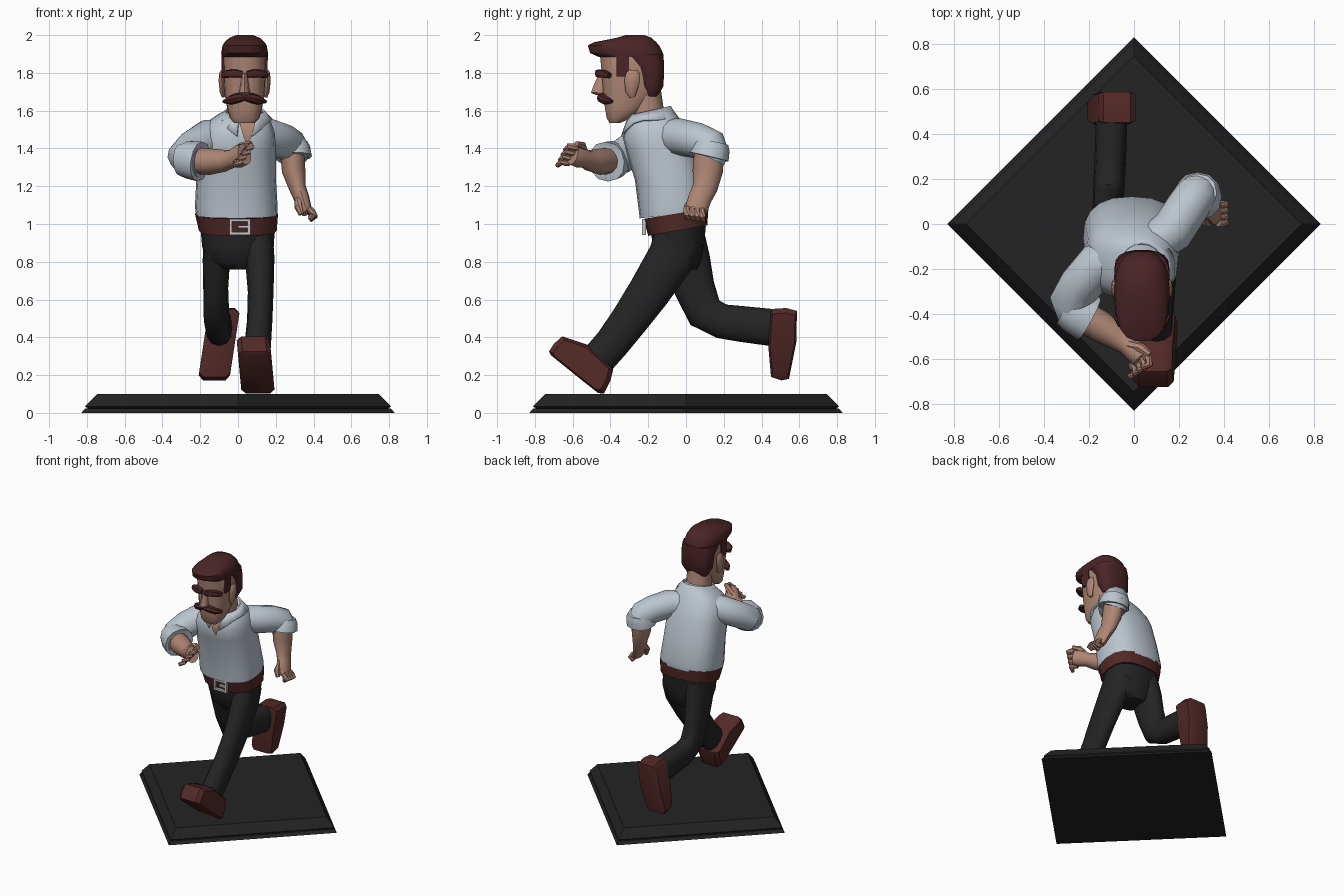
import bpy, bmesh, math
from mathutils import Vector as V


def mat(name, r, g, b):
    m = bpy.data.materials.new(name)
    m.diffuse_color = (r, g, b, 1)
    return m


SHIRT = mat("pale blue cloth", 0.50, 0.56, 0.62)
SKIN = mat("skin", 0.42, 0.235, 0.175)
HAIR = mat("dark red brown hair", 0.07, 0.018, 0.02)
LEATHER = mat("red brown leather", 0.085, 0.022, 0.02)
BLACK = mat("black cloth", 0.018, 0.018, 0.018)
STAND = mat("black stand", 0.017, 0.017, 0.017)
METAL = mat("silver metal", 0.55, 0.55, 0.55)


def finish(name, bm, m):
    bmesh.ops.recalc_face_normals(bm, faces=bm.faces)
    me = bpy.data.meshes.new(name)
    bm.to_mesh(me)
    bm.free()
    me.materials.append(m)
    ob = bpy.data.objects.new(name, me)
    bpy.context.collection.objects.link(ob)
    return ob


def skin_rings(name, rings, m, cap=True):
    bm = bmesh.new()
    rows = [[bm.verts.new(p) for p in r] for r in rings]
    n = len(rows[0])
    for a, b in zip(rows, rows[1:]):
        for i in range(n):
            j = (i + 1) % n
            bm.faces.new((a[i], a[j], b[j], b[i]))
    if cap:
        bm.faces.new(rows[0])
        bm.faces.new(rows[-1])
    return finish(name, bm, m)


def oval(c, u, v, n=14, e=2.0):
    pts = []
    for i in range(n):
        a = 2 * math.pi * i / n
        k, s = math.cos(a), math.sin(a)
        pts.append(V(c) + V(u) * math.copysign(abs(k) ** (2 / e), k)
                   + V(v) * math.copysign(abs(s) ** (2 / e), s))
    return pts


def stack(name, rows, m, n=16, e=2.4, tilt=0.0):
    """Level rings: z, front y, back y, left x, right x."""
    return skin_rings(name, [oval(((l + r) / 2, (f + b) / 2, z), ((r - l) / 2, 0, 0),
                                  (0, (b - f) / 2, tilt), n, e) for z, f, b, l, r in rows], m)


def limb(name, path, m, ref=(1, 0, 0), n=12, e=2.0, cap=True):
    """Tube along x, y, z, side radius, other radius."""
    rings = []
    for i, p in enumerate(path):
        t = (V(path[min(i + 1, len(path) - 1)][:3]) - V(path[max(i - 1, 0)][:3])).normalized()
        s = V(ref)
        s = (s - t * s.dot(t)).normalized()
        rings.append(oval(p[:3], s * p[3], t.cross(s) * p[-1], n, e))
    return skin_rings(name, rings, m, cap)


def box(name, c, size, m, bevel=0.0):
    bm = bmesh.new()
    bmesh.ops.create_cube(bm, size=1)
    for v in bm.verts:
        v.co = V(c) + V(v.co[i] * size[i] for i in range(3))
    if bevel:
        bmesh.ops.bevel(bm, geom=bm.edges[:], offset=bevel, segments=2, affect='EDGES', profile=0.5)
    return finish(name, bm, m)


# Diamond stand with a stepped, sloping edge
skin_rings("stand", [oval((0, 0, z), (r, 0, 0), (0, r, 0), 4) for z, r in
                     ((0, .83), (.022, .81), (.024, .795), (.034, .81), (.09, .755), (.1, .745))], STAND)

# Trousers
stack("trouser_seat", [(.76, -.12, .06, -.08, .08), (.80, -.155, .08, -.165, .165),
                       (.88, -.175, .095, -.19, .19), (.99, -.19, .105, -.20, .195)], BLACK)
limb("front_trouser_leg", [(.10, -.035, .93, .085, .13), (.115, -.08, .82, .078, .125),
                           (.12, -.195, .64, .068, .112), (.115, -.30, .49, .067, .10),
                           (.105, -.39, .37, .07, .093), (.10, -.46, .29, .07, .092)], BLACK, e=2.3)
limb("back_trouser_leg", [(-.10, -.03, .93, .085, .13), (-.115, .01, .80, .072, .12),
                          (-.118, .045, .66, .066, .108), (-.115, .10, .53, .068, .10),
                          (-.11, .19, .485, .07, .092), (-.105, .30, .47, .07, .095),
                          (-.10, .455, .452, .07, .098)], BLACK, e=2.3)


# Shoes: side profile, narrower on the outer slices, leaning sideways with height
def shoe(name, prof, x, half, lean):
    cy = sum(p[0] for p in prof) / len(prof)
    cz = sum(p[1] for p in prof) / len(prof)
    rings = []
    for w, s in ((-1, .86), (-.72, 1), (.72, 1), (1, .86)):
        rings.append([(x + w * half + lean * (z - cz), cy + (y - cy) * s, cz + (z - cz) * s)
                      for y, z in prof])
    return skin_rings(name, rings, LEATHER)


shoe("front_shoe", [(-.725, .325), (-.70, .365), (-.655, .405), (-.525, .362), (-.385, .23),
                    (-.40, .17), (-.435, .102), (-.465, .105), (-.56, .18), (-.715, .305)], .093, .088, -.08)
shoe("back_shoe", [(.435, .36), (.45, .55), (.53, .555), (.587, .54), (.585, .38),
                   (.545, .18), (.505, .172), (.45, .19)], -.10, .083, .13)

# Belt and buckle
stack("belt", [(.965, -.20, .113, -.207, .205), (1.055, -.225, .118, -.228, .212)], LEATHER, e=2.6, tilt=.028)
for nm, x, z, sx, sz in (("top", .01, 1.02, .11, .014), ("bottom", .01, .95, .11, .014),
                         ("left", -.038, .985, .014, .08), ("right", .058, .985, .014, .08),
                         ("prong", .03, .985, .06, .012)):
    box("buckle_" + nm, (x, -.222, z), (sx, .02, sz), METAL)

# Shirt body leaning forwards
stack("shirt_body", [(1.05, -.245, .118, -.222, .207), (1.09, -.25, .122, -.228, .21),
                     (1.25, -.27, .085, -.22, .20), (1.40, -.315, .045, -.212, .20),
                     (1.48, -.335, .005, -.20, .195), (1.54, -.315, -.035, -.16, .175),
                     (1.58, -.29, -.065, -.10, .14), (1.60, -.26, -.09, -.05, .11)],
      SHIRT, n=20, e=2.5, tilt=.02)

# Open collar, lower towards the front points
bm = bmesh.new()
rows = []
for i in range(17):
    a = math.radians(16 + 328 * i / 16)
    s, c = math.sin(a), math.cos(a)
    drop = max(c, 0) ** 3
    rows.append([bm.verts.new((.035 + .105 * s, -.195 - .115 * c, 1.60 - .025 * c)),
                 bm.verts.new((.035 + .15 * s, -.195 - .155 * c, 1.555 - .10 * drop))])
for a, b in zip(rows, rows[1:]):
    bm.faces.new((a[0], b[0], b[1], a[1]))
collar = finish("collar", bm, SHIRT)
collar.modifiers.new("thickness", 'SOLIDIFY').thickness = .012

# Bare chest in the open neck
bm = bmesh.new()
rows = [[bm.verts.new((.05 - w, y, z)), bm.verts.new((.05 + w, y, z))]
        for w, y, z in ((.05, -.31, 1.57), (.035, -.345, 1.51), (.02, -.347, 1.46), (.003, -.336, 1.42))]
for a, b in zip(rows, rows[1:]):
    bm.faces.new((a[0], a[1], b[1], b[0]))
finish("open_neck_chest", bm, SKIN)

# Sleeves, rolled cuffs and forearms
limb("forward_sleeve", [(-.07, -.15, 1.46, .09), (-.16, -.18, 1.455, .098), (-.24, -.275, 1.40, .095),
                        (-.285, -.345, 1.355, .09), (-.265, -.39, 1.335, .09), (-.20, -.42, 1.33, .085)],
     SHIRT, (0, 0, 1))
limb("forward_cuff", [(-.30, -.365, 1.34, .088), (-.265, -.385, 1.34, .10), (-.20, -.42, 1.33, .106),
                      (-.20, -.42, 1.33, .07)], SHIRT, (0, 0, 1), e=2.2)
limb("forward_forearm", [(-.24, -.40, 1.335, .07), (-.15, -.455, 1.33, .07), (-.07, -.505, 1.335, .058),
                         (-.03, -.535, 1.345, .048), (.01, -.57, 1.36, .062, .05),
                         (.035, -.60, 1.37, .058, .045)], SKIN, (0, 0, 1))
limb("rear_sleeve", [(.07, -.10, 1.47, .09), (.17, -.03, 1.46, .098), (.235, .07, 1.44, .095),
                     (.275, .13, 1.415, .092), (.285, .14, 1.38, .09), (.285, .125, 1.35, .085)],
     SHIRT, (.8, -.6, 0))
limb("rear_cuff", [(.282, .14, 1.435, .085), (.283, .135, 1.41, .098), (.285, .122, 1.355, .106),
                   (.285, .122, 1.355, .07)], SHIRT, e=2.2)
limb("rear_forearm", [(.285, .125, 1.40, .065, .08), (.295, .115, 1.28, .062, .08),
                      (.315, .10, 1.19, .045, .066), (.335, .075, 1.14, .042, .062),
                      (.355, .055, 1.08, .036, .06), (.365, .05, 1.06, .03, .055)], SKIN)


# Curled fingers and thumbs, spread between two knuckle points
def fingers(name, a, b, mid, tip, thumb):
    for i in range(4):
        k = V(a).lerp(V(b), i / 3)
        limb(f"{name}_finger_{i + 1}", [(*k, .018), (*(k + V(mid) * .5), .02), (*(k + V(mid)), .019),
                                        (*(k + V(tip)), .014)], SKIN, (.3, .5, .8), n=7)
    limb(name + "_thumb", [(*p, r) for p, r in zip(thumb, (.024, .022, .014))], SKIN, (.3, .5, .8), n=7)


fingers("forward", (.05, -.575, 1.405), (-.01, -.615, 1.325), (.02, -.045, .005), (-.01, -.065, -.015),
        [(-.02, -.54, 1.38), (.03, -.55, 1.415), (.07, -.58, 1.425)])
fingers("rear", (.375, .005, 1.085), (.375, .085, 1.075), (.03, .0, -.035), (.005, .005, -.055),
        [(.325, .04, 1.13), (.32, .01, 1.09), (.335, .0, 1.05)])

# Neck and head
CX = .035
limb("neck", [(CX, -.19, 1.50, .095), (CX, -.205, 1.58, .09), (CX, -.22, 1.70, .088)], SKIN)


def head_part(name, rows, m, n=18, e=2.6):
    return stack(name, [(z, f, b, CX - r, CX + r) for z, f, b, r in rows], m, n, e)


head_part("face", [(1.535, -.405, -.35, .055), (1.56, -.42, -.29, .078), (1.61, -.43, -.22, .092),
                   (1.70, -.44, -.15, .108), (1.80, -.448, -.14, .113), (1.90, -.458, -.15, .115),
                   (1.94, -.41, -.2, .09)], SKIN)
head_part("nose", [(1.682, -.475, -.40, .024), (1.695, -.503, -.40, .03), (1.72, -.495, -.40, .024),
                   (1.80, -.46, -.40, .015)], SKIN, 8, 2)

# Hair: swept top, back of the head
head_part("hair_top", [(1.885, -.465, -.12, .121), (1.905, -.51, -.12, .124), (1.945, -.522, -.14, .117),
                       (1.962, -.49, -.155, .106), (1.985, -.37, -.18, .082), (2.0, -.32, -.22, .045)], HAIR)
head_part("hair_back", [(1.675, -.215, -.15, .085), (1.73, -.245, -.118, .115), (1.83, -.275, -.115, .122),
                        (1.90, -.36, -.118, .123)], HAIR)

# Mirrored face details
for side, s in (("left", -1), ("right", 1)):
    box("sideburn_" + side, (CX + s * .109, -.335, 1.84), (.022, .065, .12), HAIR)
    limb("ear_" + side, [(CX + s * .11, -.285, 1.672, .01, .015), (CX + s * .118, -.29, 1.70, .014, .03),
                         (CX + s * .122, -.285, 1.76, .016, .042), (CX + s * .122, -.28, 1.80, .012, .035),
                         (CX + s * .118, -.28, 1.815, .006, .02)], SKIN, n=8)
    limb("eyebrow_" + side, [(CX + s * .014, -.455, 1.792, .018, .024), (CX + s * .05, -.458, 1.797, .022, .026),
                             (CX + s * .09, -.435, 1.795, .021, .026), (CX + s * .112, -.405, 1.785, .014, .018)],
         HAIR, (0, 0, 1), n=8, e=3)
    limb("moustache_" + side, [(CX, -.445, 1.672, .018, .026), (CX + s * .035, -.445, 1.668, .027, .028),
                               (CX + s * .075, -.428, 1.655, .024, .026), (CX + s * .108, -.395, 1.648, .01, .014)],
         HAIR, (0, 0, 1), n=8)

# Smooth shading with crisp edges, except on the stand
bpy.ops.object.select_all(action='DESELECT')
for ob in bpy.context.collection.objects:
    if ob.name != "stand":
        ob.select_set(True)
        bpy.context.view_layer.objects.active = ob
bpy.ops.object.shade_smooth_by_angle(angle=math.radians(40))
